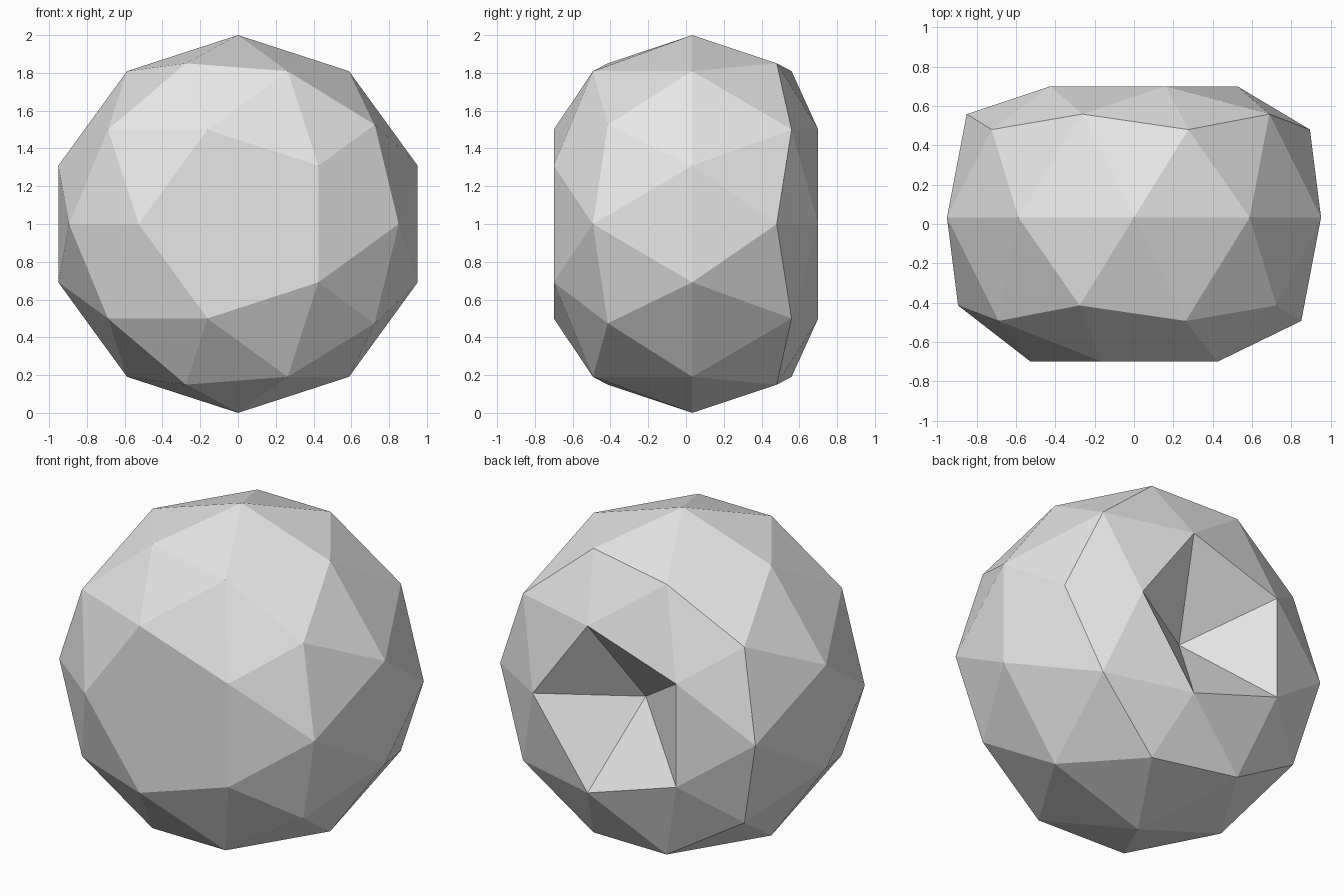
import bpy
import bmesh
from math import radians
from mathutils import Matrix

cube = bpy.data.objects.get("Cube")
if cube:
    bpy.data.objects.remove(cube, do_unlink=True)

FRONT, BACK, PIT = -0.7, 0.7, 0.38   # flat front, back rim, bottom of the dent

# Stone colour
grey = bpy.data.materials.new("plain grey")
grey.use_nodes = True
colour = (0.8, 0.8, 0.8, 1)
grey.diffuse_color = colour
grey.node_tree.nodes["Principled BSDF"].inputs["Base Color"].default_value = colour

# Low-poly ball with its poles facing front and back
bm = bmesh.new()
turn = Matrix.Rotation(radians(-90), 4, "X")
bmesh.ops.create_icosphere(bm, subdivisions=2, radius=1, matrix=turn)
bmesh.ops.translate(bm, vec=(0, 0.033, 1), verts=bm.verts)

# Flatten the front cap, lower the back rim and push the back pole inward
for v in bm.verts:
    if v.co.y < FRONT:
        v.co.y = FRONT
    elif v.co.y > BACK:
        at_pole = abs(v.co.x) < 0.01 and abs(v.co.z - 1) < 0.01
        v.co.y = PIT if at_pole else BACK

# Merge the flat front into one pentagon
front_faces = [f for f in bm.faces if all(v.co.y < FRONT + 0.001 for v in f.verts)]
bmesh.ops.dissolve_faces(bm, faces=front_faces, use_verts=True)
bmesh.ops.recalc_face_normals(bm, faces=bm.faces)

mesh = bpy.data.meshes.new("dented_ball")
bm.to_mesh(mesh)
bm.free()
mesh.materials.append(grey)
ball = bpy.data.objects.new("dented_ball", mesh)
bpy.context.collection.objects.link(ball)
